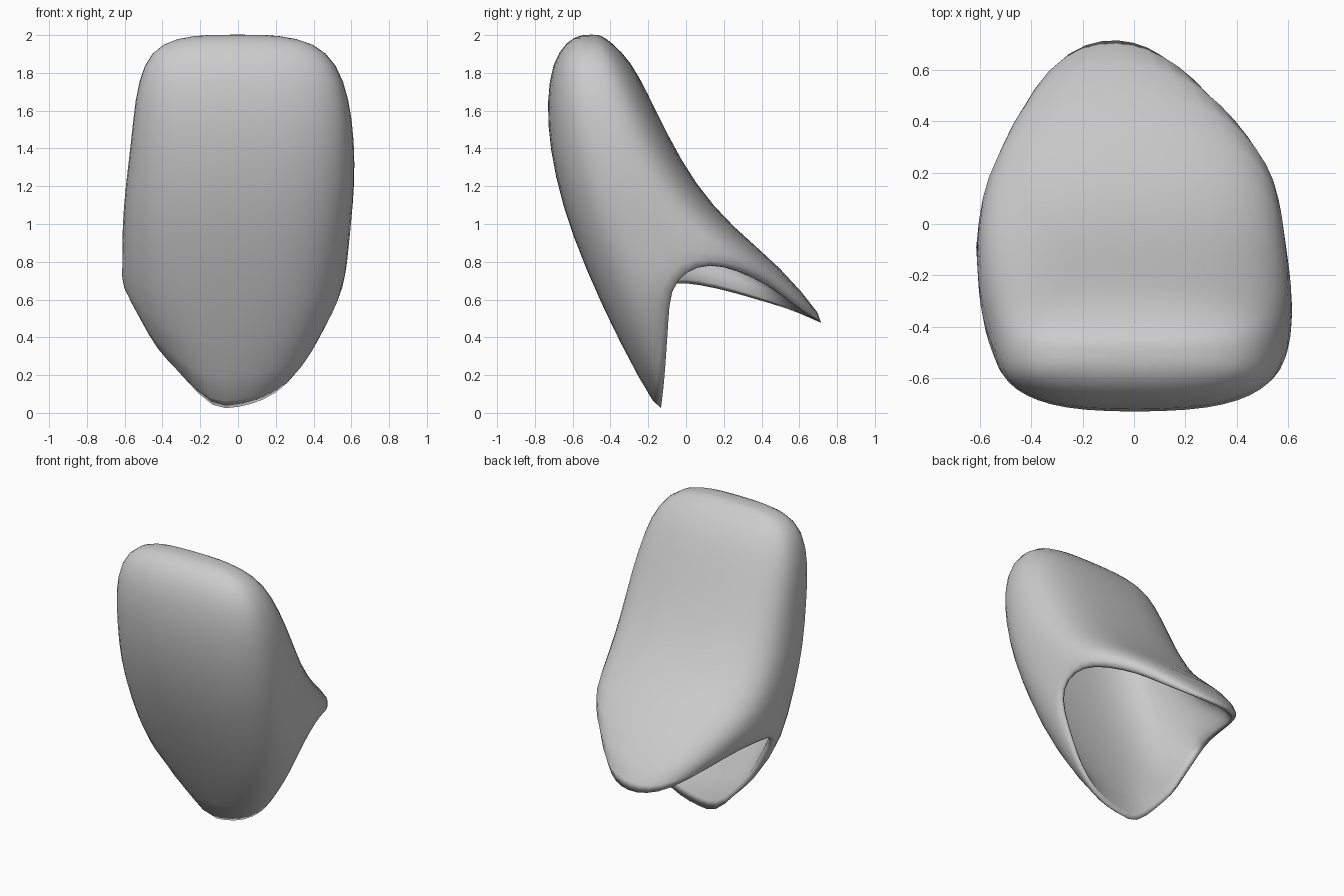
import bpy, bmesh
from math import sin, cos, pi

if "Cube" in bpy.data.objects:
    bpy.data.objects.remove(bpy.data.objects["Cube"])

N = 24

# Asymmetric open rim: front lip, right corner, back lip, left corner
RIM = [(0, -.15, .0), (.13, -.145, .03), (.28, -.13, .12), (.39, -.11, .28),
       (.48, -.09, .47), (.55, -.08, .64), (.575, 0, .74), (.54, .13, .78),
       (.47, .28, .74), (.335, .46, .67), (.22, .60, .59), (.1, .70, .52),
       (0, .745, .49), (-.12, .755, .48), (-.26, .71, .50), (-.38, .58, .55),
       (-.46, .39, .59), (-.54, .17, .65), (-.61, 0, .68), (-.64, -.1, .69),
       (-.51, -.11, .46), (-.43, -.12, .30), (-.3, -.13, .16), (-.13, -.15, -.02)]

# Sections going up: front (y,z), back (y,z), side (y,z), right and left half-width
LEVELS = [
    ((-.355, .37), (.50, .78), (-.08, .87), .585, .62),
    ((-.54, .77), (.25, .98), (-.20, 1.04), .605, .615),
    ((-.66, 1.1), (.05, 1.21), (-.30, 1.21), .622, .60),
    ((-.725, 1.4), (-.095, 1.47), (-.38, 1.43), .622, .57),
    ((-.74, 1.65), (-.205, 1.70), (-.46, 1.66), .595, .55),
    ((-.71, 1.86), (-.29, 1.86), (-.50, 1.85), .53, .505),
    ((-.63, 1.97), (-.39, 1.96), (-.50, 1.96), .41, .41),
    ((-.56, 2.0), (-.45, 2.0), (-.50, 2.0), .22, .24)]


def section(front, back, side, right, left, power=2 / 2.7):
    """Rounded section, bent at its sides so it can follow the V-shaped mouth."""
    pts = []
    for i in range(N):
        a = 2 * pi * i / N
        s, c = abs(sin(a)) ** power, abs(cos(a)) ** power
        x = right * s if sin(a) >= 0 else -left * s
        end = front if cos(a) >= 0 else back
        pts.append((x, side[0] + (end[0] - side[0]) * c,
                    side[1] + (end[1] - side[1]) * c))
    return pts


# Loft the pouch from rim to closed top
bm = bmesh.new()
rings = [[bm.verts.new(p) for p in ring]
         for ring in [RIM] + [section(*lv) for lv in LEVELS]]
for lo, hi in zip(rings, rings[1:]):
    for i in range(N):
        j = (i + 1) % N
        bm.faces.new((lo[i], lo[j], hi[j], hi[i]))
tip = bm.verts.new((0, -.5, 2.003))
for i in range(N):
    bm.faces.new((rings[-1][i], rings[-1][(i + 1) % N], tip))
bmesh.ops.recalc_face_normals(bm, faces=bm.faces)
# Make sure normals face outward (front wall looks toward -y)
bm.normal_update()
front = min(bm.faces, key=lambda f: f.calc_center_median().y)
if front.normal.y > 0:
    bmesh.ops.reverse_faces(bm, faces=bm.faces)
for f in bm.faces:
    f.smooth = True
mesh = bpy.data.meshes.new("pouch_shell")
bm.to_mesh(mesh)
bm.free()
pouch = bpy.data.objects.new("pouch_shell", mesh)
bpy.context.collection.objects.link(pouch)

# Wall thickness and rounded lip
wall = pouch.modifiers.new("wall", 'SOLIDIFY')
wall.thickness = .06
wall.offset = -1
smooth = pouch.modifiers.new("smooth", 'SUBSURF')
smooth.levels = smooth.render_levels = 1
